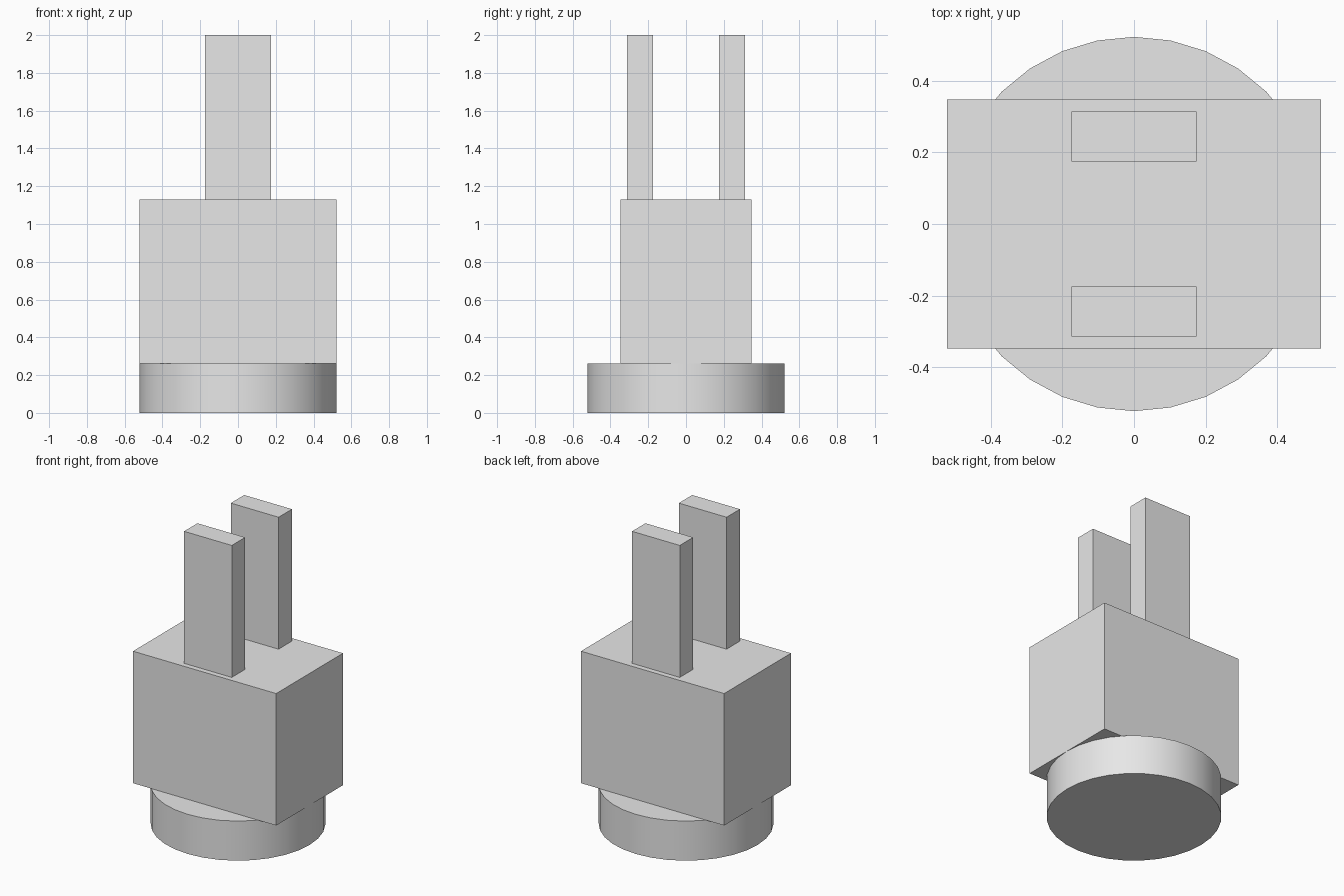
import bpy

default = bpy.data.objects.get("Cube")
if default:
    bpy.data.objects.remove(default, do_unlink=True)

U = 2 / 23  # module: every part is a multiple of this

grey = bpy.data.materials.new("light_grey")
grey.use_nodes = True
colour = (0.8, 0.8, 0.8, 1)
grey.diffuse_color = colour
grey.node_tree.nodes["Principled BSDF"].inputs["Base Color"].default_value = colour


def finish(name):
    obj = bpy.context.object
    obj.name = obj.data.name = name
    obj.data.materials.append(grey)
    bpy.ops.object.transform_apply(location=False, rotation=False, scale=True)
    return obj


def box(name, size, y, bottom):
    """Box with its size, y centre and underside given in modules."""
    bpy.ops.mesh.primitive_cube_add(size=1, location=(0, y * U, (bottom + size[2] / 2) * U))
    bpy.context.object.scale = [s * U for s in size]
    return finish(name)


# Round base
bpy.ops.mesh.primitive_cylinder_add(vertices=32, radius=6 * U, depth=3 * U,
                                    location=(0, 0, 1.5 * U))
finish("round_base")
bpy.ops.object.shade_smooth_by_angle()

# Block body
box("body", (12, 8, 10), 0, 3)

# Two upright prongs, front and back
for side, name in ((-1, "front_prong"), (1, "back_prong")):
    box(name, (4, 1.6, 10), side * 2.8, 13)
